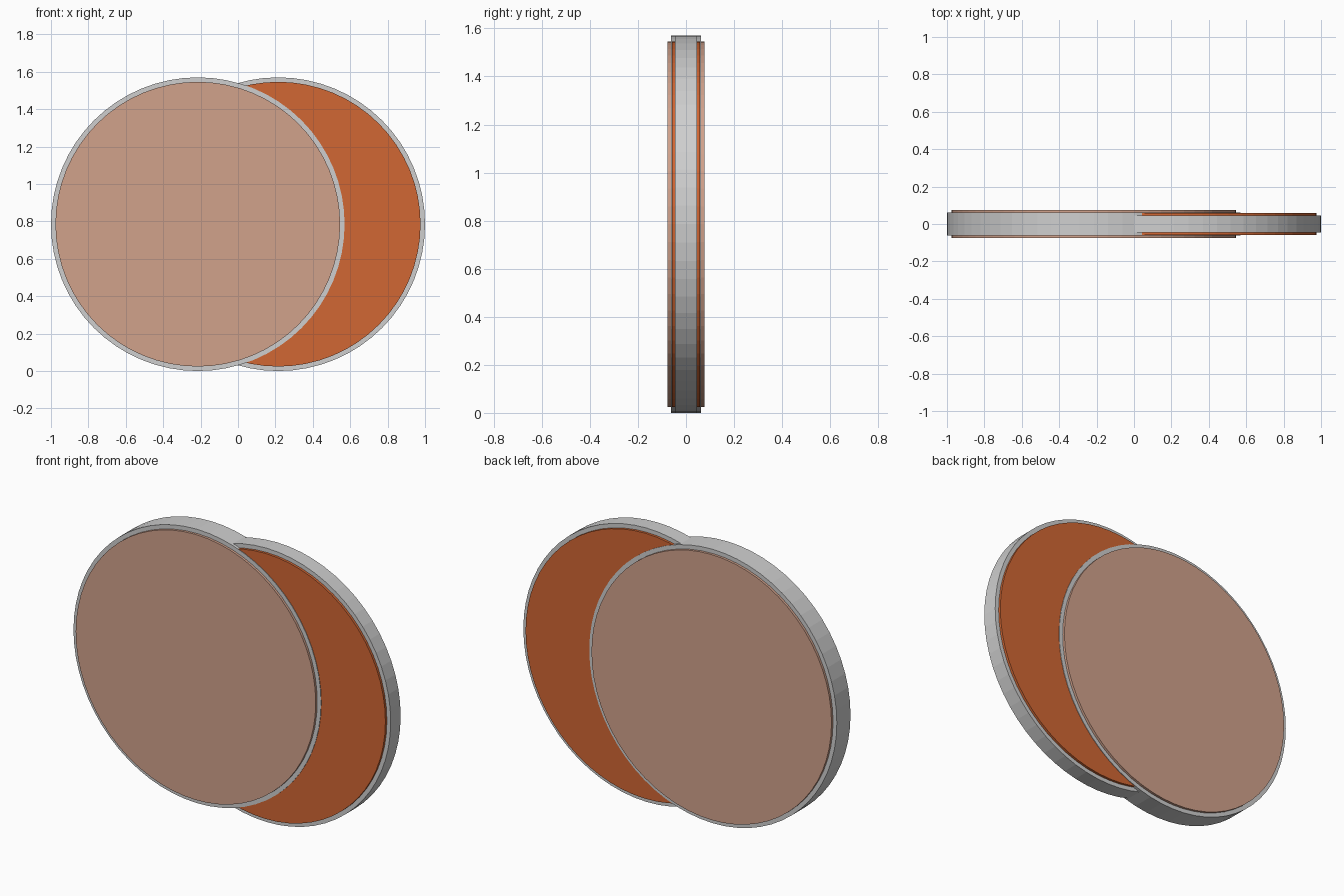
import bpy, math

if "Cube" in bpy.data.objects:
    bpy.data.objects.remove(bpy.data.objects["Cube"])

def material(name, rgb):
    m = bpy.data.materials.new(name)
    m.diffuse_color = (*rgb, 1)
    m.use_nodes = True
    m.node_tree.nodes["Principled BSDF"].inputs["Base Color"].default_value = m.diffuse_color
    return m

grey = material("light grey", (0.62, 0.62, 0.62))
orange = material("burnt orange", (0.64, 0.135, 0.034))
tan = material("dusty tan", (0.64, 0.36, 0.26))

def disc(name, x, y, radius, depth, mat):
    # upright disc, axis along y
    bpy.ops.mesh.primitive_cylinder_add(vertices=64, radius=radius, depth=depth,
                                        location=(x, y, 0.785),
                                        rotation=(math.pi / 2, 0, 0))
    ob = bpy.context.object
    ob.name = name
    ob.data.materials.append(mat)

# two overlapping rims, the left one thicker
for side, x, half, mat in (("left", -0.215, 0.062, tan), ("right", 0.215, 0.045, orange)):
    disc(side + "_rim", x, 0, 0.785, 2 * half, grey)
    # raised coloured plates on front and back
    plate = 0.014
    for face, s in (("front", -1), ("back", 1)):
        disc(f"{side}_{face}_plate", x, s * (half + plate / 2 - 0.0005), 0.761, plate + 0.001, mat)
